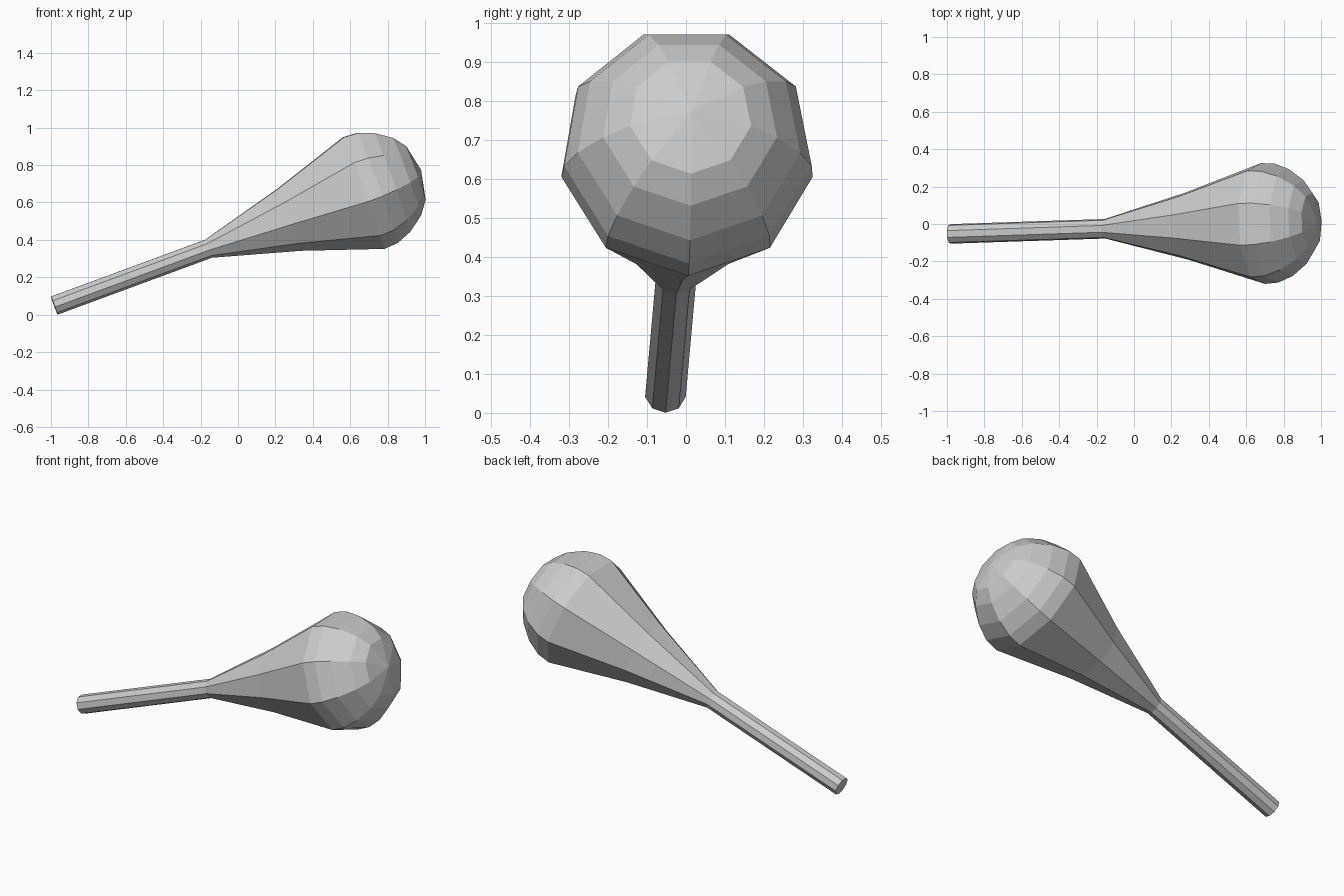
import bpy, bmesh, math
from mathutils import Vector

if "Cube" in bpy.data.objects:
    bpy.data.objects.remove(bpy.data.objects["Cube"])

SIDES = 9
START = Vector((-0.983, -0.053, 0.050))     # centre of the handle's end
HEAD = Vector((0.671, 0.002, 0.660))        # centre of the head's widest ring
AXIS = (HEAD - START).normalized()
SIDE = Vector((0, 0, 1)).cross(AXIS).normalized()
DOWN = SIDE.cross(AXIS).normalized()
if DOWN.z > 0:
    DOWN = -DOWN


def lathe(name, profile):
    """Spin (distance along axis, radius) points; radius 0 closes to a point."""
    bm = bmesh.new()
    rings = []
    for dist, radius in profile:
        centre = START + AXIS * dist
        if radius == 0:
            rings.append([bm.verts.new(centre)] * SIDES)
            continue
        ring = []
        for i in range(SIDES):
            a = math.tau * i / SIDES
            ring.append(bm.verts.new(centre + radius * (DOWN * math.cos(a) + SIDE * math.sin(a))))
        rings.append(ring)
    for lower, upper in zip(rings, rings[1:]):
        for i in range(SIDES):
            j = (i + 1) % SIDES
            corners = [lower[i], lower[j], upper[j], upper[i]]
            bm.faces.new(list(dict.fromkeys(corners)))
    bm.faces.new(rings[0])                  # flat cap on the handle
    bmesh.ops.recalc_face_normals(bm, faces=bm.faces)
    mesh = bpy.data.meshes.new(name)
    bm.to_mesh(mesh)
    bm.free()
    obj = bpy.data.objects.new(name, mesh)
    bpy.context.collection.objects.link(obj)
    return obj


# Straight handle, flaring neck, then a rounded dome
handle = [(0, 0.053), (0.88, 0.053)]
neck = [(1.34, 0.183), (1.763, 0.328)]
dome = [(1.84, 0.323), (1.924, 0.290), (2.009, 0.227), (2.06, 0.158), (2.092, 0)]
lathe("maraca", handle + neck + dome)
